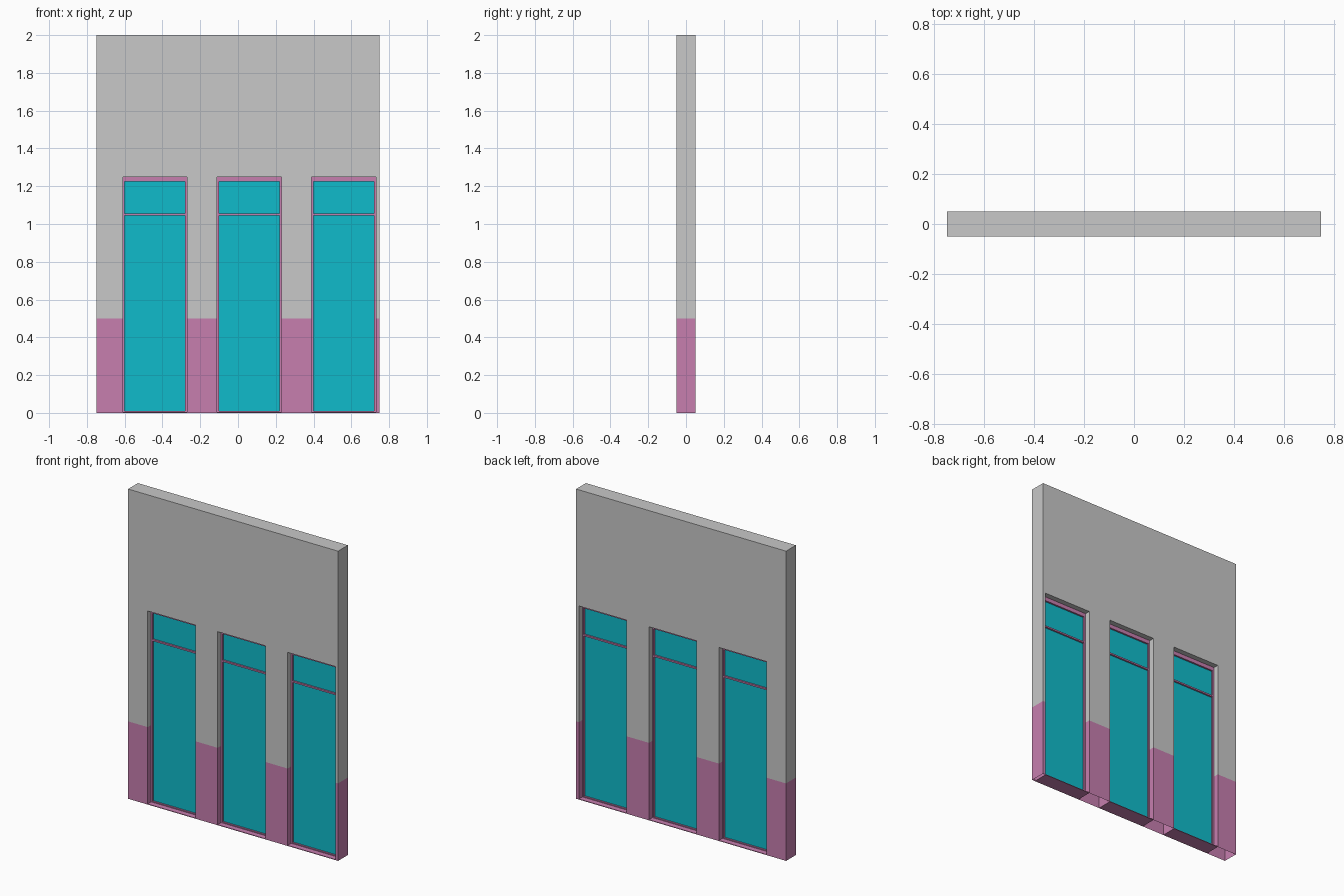
import bpy
import bmesh

cube = bpy.data.objects.get("Cube")
if cube:
    bpy.data.objects.remove(cube, do_unlink=True)


def material(name, color):
    mat = bpy.data.materials.new(name)
    mat.use_nodes = True
    mat.diffuse_color = (*color, 1)
    mat.node_tree.nodes["Principled BSDF"].inputs["Base Color"].default_value = (*color, 1)
    return mat


GRAY = material("wall gray", (0.58, 0.58, 0.58))
PINK = material("pink paint", (0.57, 0.21, 0.43))
TEAL = material("teal glass", (0.005, 0.50, 0.60))

HALF_DEPTH = 0.05
OPEN_W, OPEN_H = 0.34, 1.25
CENTERS = (-0.44, 0.06, 0.56)
BAND_H = 0.5


def add_object(name, bm, mats):
    mesh = bpy.data.meshes.new(name)
    bm.to_mesh(mesh)
    bm.free()
    for mat in mats:
        mesh.materials.append(mat)
    obj = bpy.data.objects.new(name, mesh)
    bpy.context.collection.objects.link(obj)
    return obj


def add_box(bm, x0, x1, y0, y1, z0, z1):
    verts = bmesh.ops.create_cube(bm, size=1)["verts"]
    bmesh.ops.scale(bm, vec=(x1 - x0, y1 - y0, z1 - z0), verts=verts)
    bmesh.ops.translate(bm, vec=((x0 + x1) / 2, (y0 + y1) / 2, (z0 + z1) / 2), verts=verts)


# Wall: grid of cells with openings, extruded in depth and left open underneath
xs = [-0.75, 0.75]
for c in CENTERS:
    xs += [c - OPEN_W / 2, c + OPEN_W / 2]
xs.sort()
zs = [0, BAND_H, OPEN_H, 2]

bm = bmesh.new()
for i, (x0, x1) in enumerate(zip(xs, xs[1:])):
    for z0, z1 in zip(zs, zs[1:]):
        if i % 2 == 1 and z0 < OPEN_H:
            continue
        corners = [(x0, z0), (x1, z0), (x1, z1), (x0, z1)]
        bm.faces.new([bm.verts.new((x, -HALF_DEPTH, z)) for x, z in corners])
bmesh.ops.remove_doubles(bm, verts=bm.verts, dist=0.0001)
result = bmesh.ops.extrude_face_region(bm, geom=bm.faces[:], use_keep_orig=True)
moved = [g for g in result["geom"] if isinstance(g, bmesh.types.BMVert)]
bmesh.ops.translate(bm, vec=(0, 2 * HALF_DEPTH, 0), verts=moved)
bmesh.ops.recalc_face_normals(bm, faces=bm.faces)
underside = [f for f in bm.faces if all(v.co.z < 0.001 for v in f.verts)]
bmesh.ops.delete(bm, geom=underside, context="FACES")

# Painted lower band
for f in bm.faces:
    f.material_index = 1 if f.calc_center_median().z < BAND_H else 0
add_object("wall", bm, [GRAY, PINK])

# Window units: sill, frame with transom bar, glass
SIDE, TOP, BAR, FRAME_D = 0.01, 0.025, 0.005, 0.015
for label, c in zip(("right", "middle", "left"), CENTERS):
    x0, x1 = c - OPEN_W / 2, c + OPEN_W / 2

    bm = bmesh.new()
    add_box(bm, x0, x1, -HALF_DEPTH, HALF_DEPTH, 0, 0.004)
    add_object(label + "_sill", bm, [PINK])

    bm = bmesh.new()
    add_box(bm, x0, x0 + SIDE, -FRAME_D, FRAME_D, 0.004, OPEN_H)
    add_box(bm, x1 - SIDE, x1, -FRAME_D, FRAME_D, 0.004, OPEN_H)
    for z0, z1 in ((0.004, 0.01), (1.05 - BAR, 1.05 + BAR), (OPEN_H - TOP, OPEN_H)):
        add_box(bm, x0 + SIDE, x1 - SIDE, -FRAME_D, FRAME_D, z0, z1)
    add_object(label + "_frame", bm, [PINK])

    bm = bmesh.new()
    add_box(bm, x0 + SIDE, x1 - SIDE, -0.004, 0.004, 0.01, OPEN_H - TOP)
    add_object(label + "_glass", bm, [TEAL])
